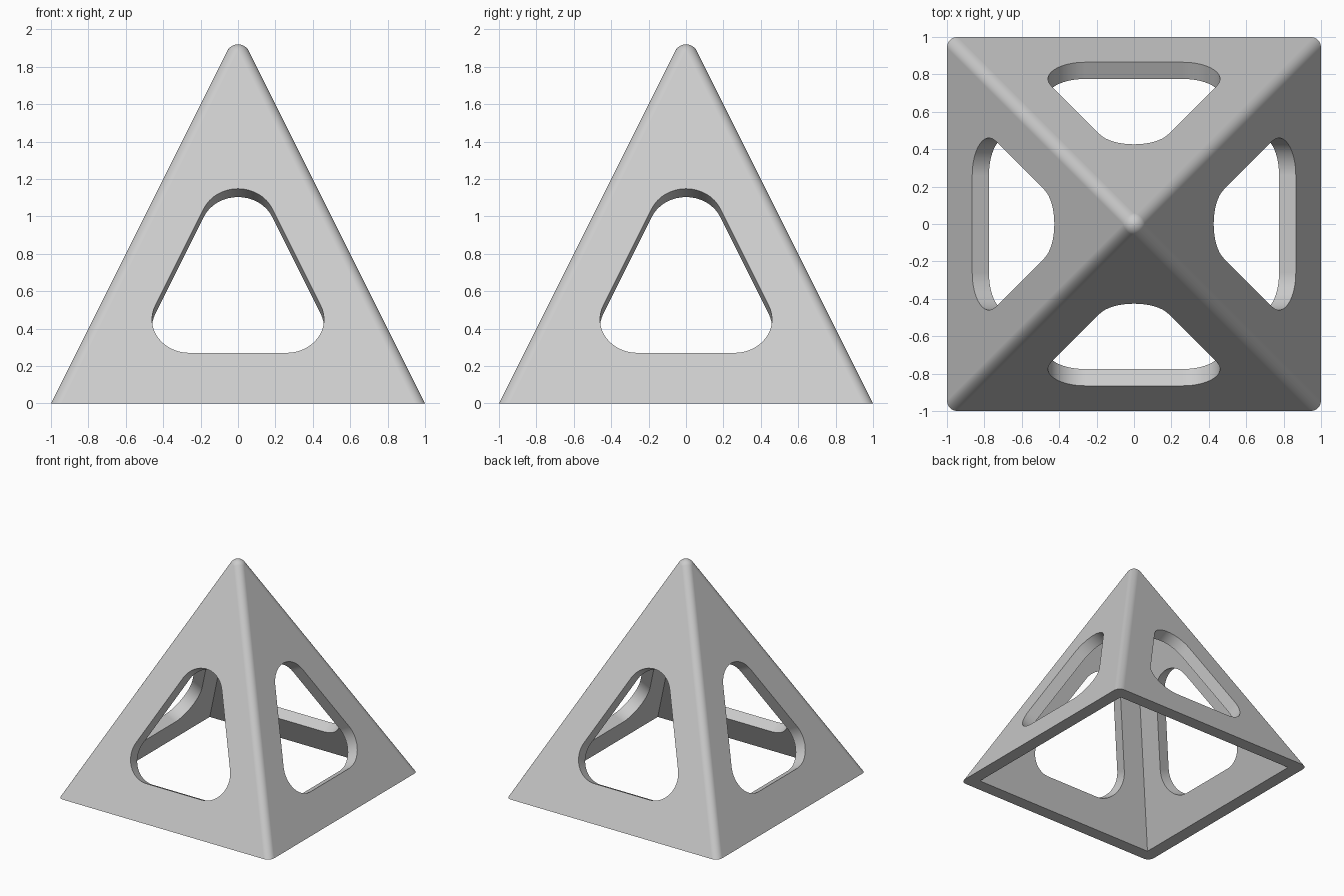
import bpy
import bmesh
from math import sin, cos, pi, sqrt, radians
from mathutils import Vector, Matrix

HEIGHT = 2.0          # height of the pyramid before its edges are rounded
THICK = 0.1           # wall thickness
ROUND = 0.065         # radius of the rounded ridges and tip
SLANT = sqrt(5)       # length of a face from base to tip

default = bpy.data.objects.get("Cube")
if default:
    bpy.data.objects.remove(default, do_unlink=True)

grey = bpy.data.materials.new("plain grey")
grey.use_nodes = True
colour = (0.6, 0.6, 0.6, 1)
grey.diffuse_color = colour
grey.node_tree.nodes["Principled BSDF"].inputs["Base Color"].default_value = colour


def finish(bm, name):
    bmesh.ops.remove_doubles(bm, verts=bm.verts, dist=1e-5)
    bmesh.ops.dissolve_degenerate(bm, edges=bm.edges, dist=1e-5)
    bmesh.ops.recalc_face_normals(bm, faces=bm.faces)
    mesh = bpy.data.meshes.new(name)
    bm.to_mesh(mesh)
    bm.free()
    mesh.materials.append(grey)
    obj = bpy.data.objects.new(name, mesh)
    bpy.context.collection.objects.link(obj)
    return obj


def loft(rings, name):
    """Join closed rings of points and cap both ends."""
    bm = bmesh.new()
    rows = [[bm.verts.new(p) for p in ring] for ring in rings]
    n = len(rows[0])
    for a, b in zip(rows, rows[1:]):
        for i in range(n):
            j = (i + 1) % n
            bm.faces.new((a[i], a[j], b[j], b[i]))
    bm.faces.new(rows[0])
    bm.faces.new(rows[-1])
    return finish(bm, name)


# Outer body: flat faces, cylindrical ridges and a spherical tip
SEGMENTS, CAP = 10, 6
centre = Vector((0, 0, HEIGHT - ROUND * SLANT))
up = Vector((0, 0, 1))
normals, ridges = [], []
for k in range(4):
    turn = Matrix.Rotation(k * pi / 2, 3, 'Z')
    n0 = turn @ Vector((0, -2, 1)).normalized()
    n1 = turn @ Vector((2, 0, 1)).normalized()
    for i in range(SEGMENTS + 1):
        q = n0.rotation_difference(n1)
        q = Matrix.Rotation(q.angle * i / SEGMENTS, 3, q.axis)
        normals.append(q @ n0)
        ridges.append(turn @ Vector((1, -1, -HEIGHT)))
base = []
for n, d in zip(normals, ridges):
    p = centre + n * ROUND
    base.append(p + d * (p.z / HEIGHT))
rings = [base]
for s in range(CAP):
    t = s / CAP
    rings.append([centre + ROUND * (n * (1 - t) + up * t).normalized() for n in normals])
# close the tip with a very small ring
rings.append([centre + ROUND * (n * 0.03 + up).normalized() for n in normals])
body = loft(rings, "pyramid_frame")

# Hollow: a sharp inner pyramid, running out through the base
cutters = []
bm = bmesh.new()
apex = HEIGHT - THICK * SLANT
low = -0.2
half = (apex - low) / 2
corners = [bm.verts.new((x * half, y * half, low))
           for x, y in ((-1, -1), (1, -1), (1, 1), (-1, 1))]
tip = bm.verts.new((0, 0, apex))
bm.faces.new(corners)
for i in range(4):
    bm.faces.new((corners[i], corners[(i + 1) % 4], tip))
cutters.append(finish(bm, "hollow_cutter"))

# Windows: rounded triangles cut square to each face
RADIUS, SPREAD, BOTTOM = 0.2, 0.26, 0.302
lower = BOTTOM + RADIUS
tilt = math_angle = pi / 2 - Vector((1, 0)).angle(Vector((1, SLANT)))
side = tilt           # direction of the slanted side's normal above horizontal
outline = []
for cx, cy, start, end in (
        (SPREAD, lower, -pi / 2, side),
        (0, lower + SPREAD * SLANT, side, pi - side),
        (-SPREAD, lower, pi - side, 1.5 * pi)):
    for i in range(17):
        a = start + (end - start) * i / 16
        outline.append((cx + RADIUS * cos(a), cy + RADIUS * sin(a)))
slope = Vector((0, 1, 2)).normalized()
outward = Vector((0, -2, 1)).normalized()
for k, name in enumerate(("front", "left", "back", "right")):
    turn = Matrix.Rotation(k * pi / 2, 3, 'Z')
    rows = [[turn @ (Vector((x, -1, 0)) + slope * s + outward * depth)
             for x, s in outline] for depth in (0.1, -0.16)]
    cutters.append(loft(rows, name + "_window_cutter"))

# Cut the hollow and the windows
bpy.context.view_layer.objects.active = body
for cutter in cutters:
    mod = body.modifiers.new(cutter.name, 'BOOLEAN')
    mod.operation = 'DIFFERENCE'
    mod.solver = 'EXACT'
    mod.object = cutter
    bpy.ops.object.modifier_apply(modifier=mod.name)
for cutter in cutters:
    bpy.data.objects.remove(cutter, do_unlink=True)

# Smooth ridges, flat faces
bpy.ops.object.select_all(action='DESELECT')
body.select_set(True)
bpy.ops.object.shade_smooth_by_angle(angle=radians(30))
weighted = body.modifiers.new("flat_faces", 'WEIGHTED_NORMAL')
weighted.keep_sharp = True
weighted.weight = 100
